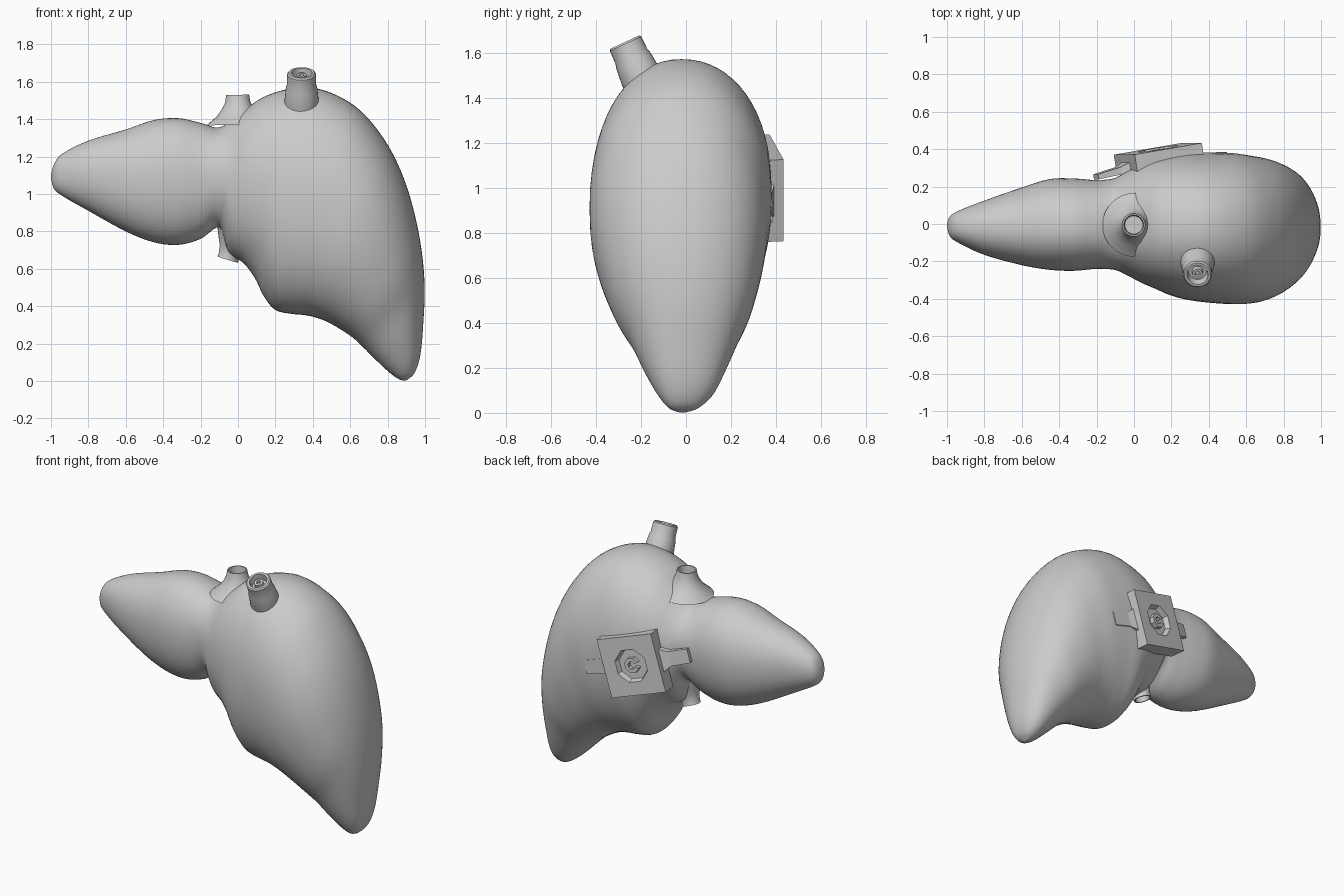
import bpy, bmesh, math
from mathutils import Vector, Matrix

if "Cube" in bpy.data.objects:
    bpy.data.objects.remove(bpy.data.objects["Cube"])


def make(name, bm, matrix=None, angle=35):
    bmesh.ops.remove_doubles(bm, verts=bm.verts, dist=1e-5)
    bmesh.ops.recalc_face_normals(bm, faces=bm.faces)
    me = bpy.data.meshes.new(name)
    bm.to_mesh(me)
    bm.free()
    ob = bpy.data.objects.new(name, me)
    bpy.context.collection.objects.link(ob)
    if matrix:
        ob.matrix_world = matrix
    bpy.ops.object.select_all(action='DESELECT')
    ob.select_set(True)
    bpy.context.view_layer.objects.active = ob
    bpy.ops.object.shade_smooth_by_angle(angle=math.radians(angle))
    return ob


def skin(bm, rings):
    loops = [[bm.verts.new(p) for p in r] for r in rings]
    n = len(loops[0])
    for a, b in zip(loops, loops[1:]):
        for i in range(n):
            j = (i + 1) % n
            bm.faces.new((a[i], a[j], b[j], b[i]))
    return loops


def lathe(name, profile, matrix, n=32, angle=35):
    bm = bmesh.new()
    skin(bm, [[(r * math.cos(2 * math.pi * i / n), r * math.sin(2 * math.pi * i / n), h)
               for i in range(n)] for r, h in profile])
    bmesh.ops.dissolve_degenerate(bm, dist=1e-6, edges=bm.edges)
    return make(name, bm, matrix, angle)


def aim(pos, direction):
    q = Vector(direction).to_track_quat('Z', 'Y')
    return Matrix.Translation(pos) @ q.to_matrix().to_4x4()


# Organ body: slices fanned along the organ
# (outer x, outer z, inner x, inner z, front depth, back depth)
slices = [
    (-1.0, 1.095, -1.0, 1.085, -.015, .0),
    (-.985, 1.155, -.985, 1.03, -.065, .04),
    (-.94, 1.215, -.94, .99, -.10, .07),
    (-.8, 1.285, -.8, .91, -.165, .125),
    (-.6, 1.345, -.6, .80, -.22, .195),
    (-.45, 1.395, -.45, .742, -.245, .24),
    (-.32, 1.405, -.32, .728, -.25, .243),
    (-.2, 1.38, -.2, .76, -.24, .235),
    (-.11, 1.355, -.10, .82, -.245, .245),
    (-.04, 1.39, -.05, .69, -.27, .28),
    (.05, 1.46, .03, .63, -.315, .32),
    (.13, 1.515, .09, .55, -.345, .345),
    (.24, 1.555, .14, .45, -.38, .365),
    (.36, 1.572, .2, .38, -.405, .378),
    (.5, 1.54, .28, .36, -.42, .38),
    (.65, 1.45, .36, .352, -.428, .38),
    (.78, 1.295, .43, .335, -.425, .365),
    (.87, 1.125, .49, .31, -.405, .35),
    (.935, .93, .55, .275, -.37, .325),
    (.98, .71, .61, .235, -.32, .29),
    (.998, .5, .67, .18, -.25, .235),
    (.99, .3, .74, .11, -.19, .18),
    (.975, .14, .81, .045, -.13, .125),
    (.945, .045, .86, .01, -.08, .06),
    (.90, .003, .89, .002, -.03, .0),
]


def spline(rows, steps):
    out = []
    for k in range(len(rows) - 1):
        a, b, c, d = (rows[min(max(k + o, 0), len(rows) - 1)] for o in (-1, 0, 1, 2))
        for s in range(steps):
            t = s / steps
            out.append([.5 * (2 * q + (r - p) * t + (2 * p - 5 * q + 4 * r - w) * t * t
                              + (3 * q - p - 3 * r + w) * t ** 3)
                        for p, q, r, w in zip(a, b, c, d)])
    return out + [list(rows[-1])]


def body_ring(row, n=64):
    ox, oz, ix, iz, yf, yb = row
    o, i, yc = Vector((ox, -.02, oz)), Vector((ix, -.02, iz)), -.02
    c = o.lerp(i, .47)
    ring = []
    for k in range(n):
        t = 2 * math.pi * k / n
        u, w = (math.copysign(abs(v) ** .94, v) for v in (math.cos(t), math.sin(t)))
        p = c + ((o - c) * u if u > 0 else (i - c) * -u)
        p.y = yc + ((yb - yc) * w if w > 0 else (yf - yc) * -w)
        ring.append(p)
    return ring


bm = bmesh.new()
loops = skin(bm, [body_ring(r) for r in spline(slices, 5)])
bm.faces.new(loops[0])
bm.faces.new(loops[-1])
make("organ_body", bm, angle=80)

# Open vessel stubs above and below the neck
lathe("upper_vessel", [(.17, -.16), (.115, -.115), (.085, -.075), (.068, -.04), (.061, 0),
                       (.053, 0), (.048, -.06), (0, -.06)], aim((-.002, -.005, 1.53), (-.02, 0, 1)))
lathe("lower_vessel", [(.12, -.19), (.085, -.11), (.062, -.06), (.056, -.02), (.058, 0),
                       (.048, 0), (.042, -.05), (0, -.05)], aim((-.055, .02, .65), (-.3, .05, -1)))

# Tilted top nozzle with recessed socket and pin
lathe("top_nozzle", [(.094, -.24), (.092, -.17), (.084, -.09), (.078, -.07), (.077, -.008),
                     (.07, 0), (.056, 0), (.048, -.045), (.03, -.045), (.028, -.012), (.014, -.012),
                     (.012, -.03), (0, -.03)], aim((.34, -.272, 1.648), (0, -.42, .907)))

# Back block frame: local x, y across the plate, z outward
ex = Vector((-.943, -.163, .292)).normalized()
ey = Vector((.28, 0, .96))
ez = ex.cross(ey).normalized()
ey = ez.cross(ex)
frame = Matrix((ex, ey, ez)).transposed().to_4x4()
frame.translation = (.127, .402, 1.0)


# Square block with an octagonal recess
def octagon(r, z):
    return [(r * math.cos(math.pi * (k + .5) / 4), r * math.sin(math.pi * (k + .5) / 4), z) for k in range(8)]


def square(h, z):
    pts = []
    for k in range(8):
        a = math.pi * (k + .5) / 4
        c, s = math.cos(a), math.sin(a)
        pts.append((math.copysign(h, c), math.copysign(h, s), z))
    # paired points share each corner and merge later
    return pts


bm = bmesh.new()
loops = []
for ring in (square(.19, -.105), square(.19, 0)):
    loops.append([bm.verts.new(p) for p in ring[::2]])
for pts in (octagon(.112, 0), octagon(.1, -.035)):
    loops.append([bm.verts.new(p) for p in pts])
lo, hi, rim, floor = loops
bm.faces.new(lo)
bm.faces.new(floor)
for k in range(4):
    j = (k + 1) % 4
    bm.faces.new((lo[k], lo[j], hi[j], hi[k]))
    bm.faces.new((hi[k], rim[2 * k], rim[2 * k + 1]))
    bm.faces.new((hi[k], rim[2 * k + 1], rim[(2 * k + 2) % 8], hi[j]))
for k in range(8):
    j = (k + 1) % 8
    bm.faces.new((rim[k], rim[j], floor[j], floor[k]))
make("back_block", bm, frame, 10)

# Notched hub inside the recess
bm = bmesh.new()
arc = [math.radians(20 + 45 * k) for k in range(8)]
skin(bm, [[(r * math.cos(a), r * math.sin(a), z)
           for r, z in ((.05, -.036), (.05, -.005), (.025, -.005), (.025, -.036))] for a in arc])
ends = [e for e in bm.edges if e.is_boundary]
bmesh.ops.holes_fill(bm, edges=ends, sides=4)
make("socket_hub", bm, frame, 10)

# Side tabs: broad root stepping down to a narrow strap
for side, name in ((1, "left_tab"), (-1, "right_tab")):
    bm = bmesh.new()
    loops = skin(bm, [[(side * x, w, lo), (side * x, w, hi), (side * x, -w, hi), (side * x, -w, lo)]
                      for x, w, lo, hi in ((.17, .085, -.10, -.035), (.235, .048, -.10, -.06),
                                           (.365, .045, -.105, -.078))])
    bm.faces.new(loops[0])
    bm.faces.new(loops[-1])
    make(name, bm, frame, 10)
